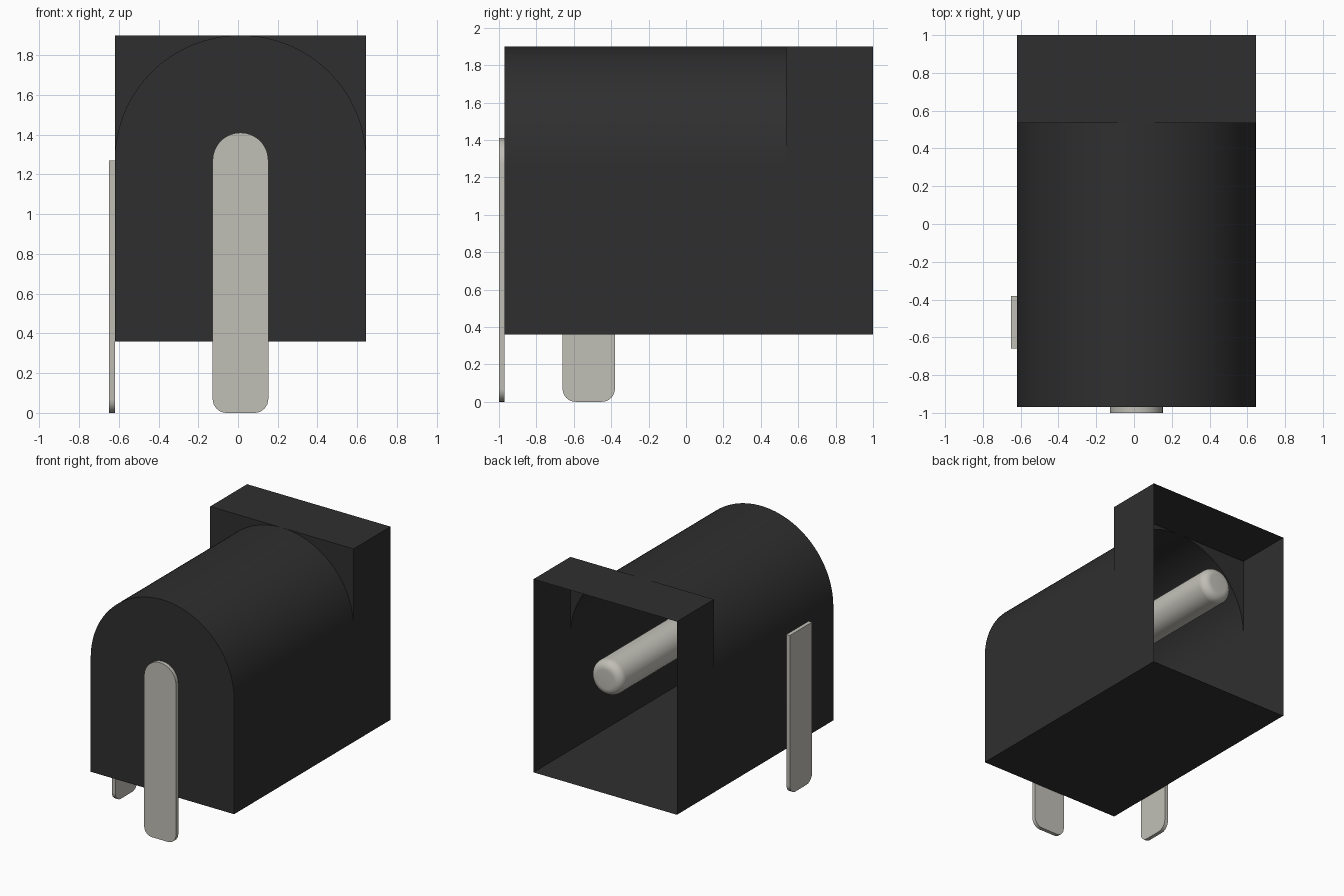
import bpy, bmesh, math
from mathutils import Matrix

if "Cube" in bpy.data.objects:
    bpy.data.objects.remove(bpy.data.objects["Cube"], do_unlink=True)


def material(name, rgb, rough):
    m = bpy.data.materials.new(name)
    m.use_nodes = True
    m.diffuse_color = (*rgb, 1)
    node = next(n for n in m.node_tree.nodes if n.type == 'BSDF_PRINCIPLED')
    node.inputs["Base Color"].default_value = (*rgb, 1)
    node.inputs["Roughness"].default_value = rough
    return m


BLACK = material("black plastic", (0.028, 0.028, 0.028), 0.6)
METAL = material("tinned metal", (0.53, 0.52, 0.47), 0.5)


def finish(name, bm, mat):
    mesh = bpy.data.meshes.new(name)
    bm.to_mesh(mesh)
    bm.free()
    mesh.materials.append(mat)
    ob = bpy.data.objects.new(name, mesh)
    bpy.context.collection.objects.link(ob)
    bpy.ops.object.select_all(action='DESELECT')
    ob.select_set(True)
    bpy.context.view_layer.objects.active = ob
    bpy.ops.object.shade_smooth_by_angle(angle=math.radians(30))
    return ob


def arc(cx, cz, rx, rz, a0, a1, n):
    """Points along an elliptical arc, angles in degrees."""
    angles = [math.radians(a0 + (a1 - a0) * i / n) for i in range(n + 1)]
    return [(cx + rx * math.cos(a), cz + rz * math.sin(a)) for a in angles]


def add_face(bm, pts, y):
    bm.faces.new([bm.verts.new((x, y, z)) for x, z in pts])


def add_walls(bm, pts, y0, y1):
    """Open tube of quads around a closed profile."""
    for (ax, az), (bx, bz) in zip(pts, pts[1:] + pts[:1]):
        bm.faces.new([bm.verts.new(p) for p in
                      ((ax, y0, az), (ax, y1, az), (bx, y1, bz), (bx, y0, bz))])


# Housing: thin shell with an arched barrel, a square rim and an open back
X0, X1, Z0, Z1 = -0.62, 0.645, 0.36, 1.90
CX, CZ = (X0 + X1) / 2, 1.27
FRONT, STEP, BACK = -0.97, 0.535, 1.0
HALF = 32
arch = arc(CX, CZ, (X1 - X0) / 2, Z1 - CZ, 0, 180, 2 * HALF)
barrel = [(X0, Z0), (X1, Z0)] + arch
rim = [(X0, Z0), (X1, Z0), (X1, CZ), (X1, Z1), (CX, Z1), (X0, Z1), (X0, CZ)]

bm = bmesh.new()
add_face(bm, barrel, FRONT)
add_walls(bm, barrel, FRONT, STEP)
add_walls(bm, rim, STEP, BACK)
# corner webs joining the arch to the square rim
add_face(bm, [(X1, Z1)] + arch[HALF::-1], STEP)
add_face(bm, [(X0, Z1)] + arch[:HALF - 1:-1], STEP)
bmesh.ops.remove_doubles(bm, verts=bm.verts, dist=1e-5)
finish("housing", bm, BLACK)


# Terminals: flat tabs extruded from a rounded outline
def tab(name, outline, thickness, matrix):
    bm = bmesh.new()
    add_face(bm, outline, 0)
    geo = bmesh.ops.extrude_face_region(bm, geom=bm.faces[:])
    verts = [v for v in geo["geom"] if isinstance(v, bmesh.types.BMVert)]
    bmesh.ops.translate(bm, verts=verts, vec=(0, thickness, 0))
    bmesh.ops.recalc_face_normals(bm, faces=bm.faces[:])
    bm.transform(matrix)
    return finish(name, bm, METAL)


W, R = 0.14, 0.07
foot = arc(-W + R, R, R, R, 180, 270, 8) + arc(W - R, R, R, R, 270, 360, 8)
tab("front_terminal", foot + arc(0, CZ, W, W, 0, 180, 24), 0.03,
    Matrix.Translation((CX, -1.0, 0)))
tab("side_terminal", foot + [(W, CZ), (-W, CZ)], 0.03,
    Matrix.Translation((-0.65, -0.52, 0)) @ Matrix.Rotation(-math.pi / 2, 4, 'Z'))

# Centre pin: lathed profile with a rounded tip
TIP = 0.065
profile = [(0, FRONT), (W, FRONT)] + arc(W - TIP, BACK - TIP, TIP, TIP, 0, 90, 8) + [(0, BACK)]
bm = bmesh.new()
pts = [bm.verts.new((r, y, 0)) for r, y in profile]
edges = [bm.edges.new(pair) for pair in zip(pts, pts[1:])]
bmesh.ops.spin(bm, geom=pts + edges, cent=(0, 0, 0), axis=(0, 1, 0),
               angle=2 * math.pi, steps=40, use_merge=True)
bmesh.ops.remove_doubles(bm, verts=bm.verts, dist=1e-5)
bmesh.ops.recalc_face_normals(bm, faces=bm.faces[:])
bm.transform(Matrix.Translation((CX, 0, CZ)))
finish("centre_pin", bm, METAL)
